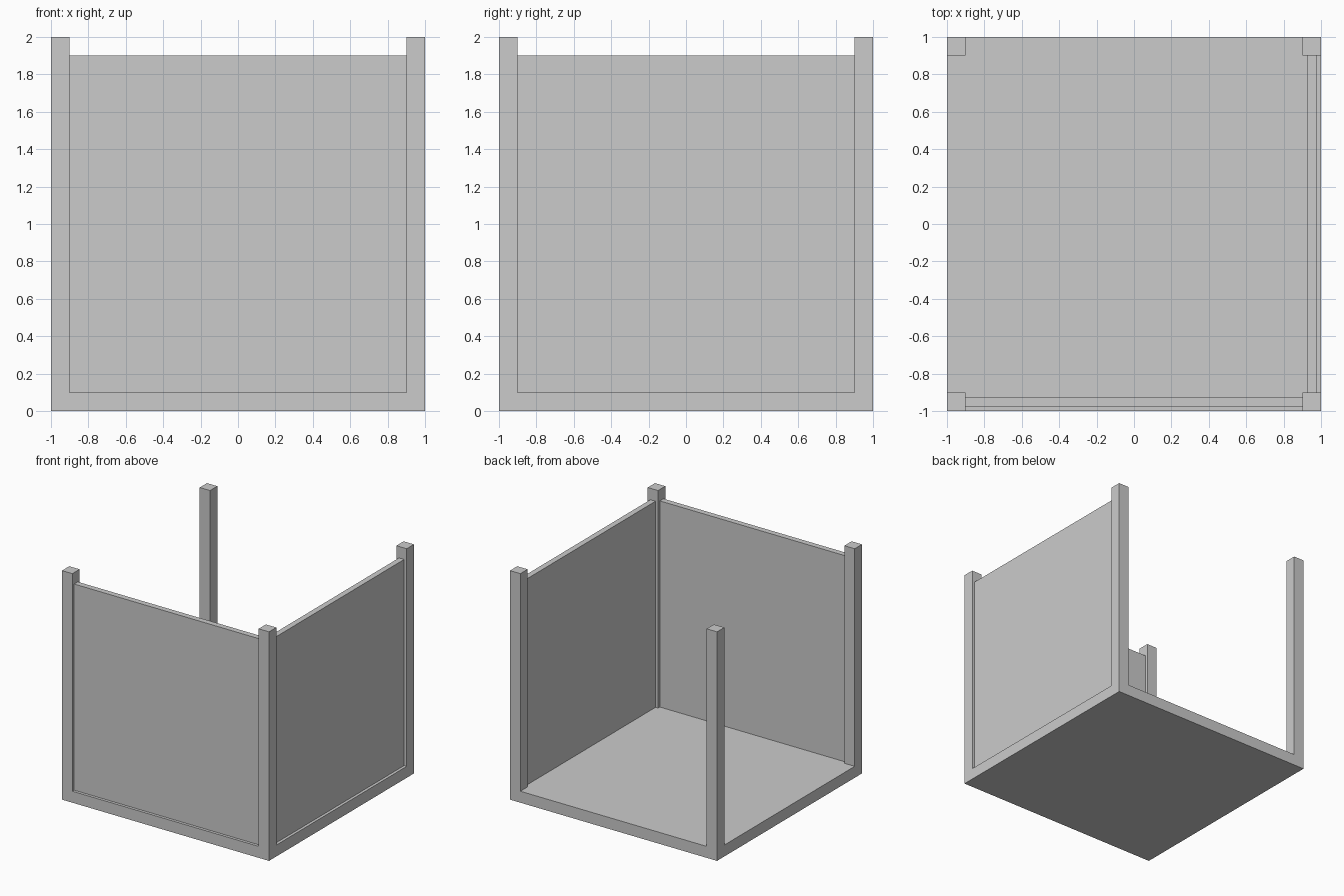
import bpy

if "Cube" in bpy.data.objects:
    bpy.data.objects.remove(bpy.data.objects["Cube"])


def box(name, lo, hi):
    """Axis-aligned box between two corners."""
    centre = [(a + b) / 2 for a, b in zip(lo, hi)]
    size = [b - a for a, b in zip(lo, hi)]
    bpy.ops.mesh.primitive_cube_add(size=1, location=centre)
    obj = bpy.context.object
    obj.name = name
    obj.scale = size
    bpy.ops.object.transform_apply(location=False, rotation=False, scale=True)
    return obj


POST = 0.1       # post width and floor thickness
WALL_TOP = 1.9

# Floor slab
box("floor", (-1, -1, 0), (1, 1, POST))

# Corner posts, flush with the slab edges
for sx, x_name in ((-1, "left"), (1, "right")):
    for sy, y_name in ((-1, "front"), (1, "back")):
        x, y = sx * (1 - POST / 2), sy * (1 - POST / 2)
        h = POST / 2
        box(f"{y_name}_{x_name}_post", (x - h, y - h, POST), (x + h, y + h, 2))

# Thin wall panels centred between the posts on two sides
box("front_wall", (-0.9, -0.975, POST), (0.9, -0.925, WALL_TOP))
box("right_wall", (0.925, -0.9, POST), (0.975, 0.9, WALL_TOP))
